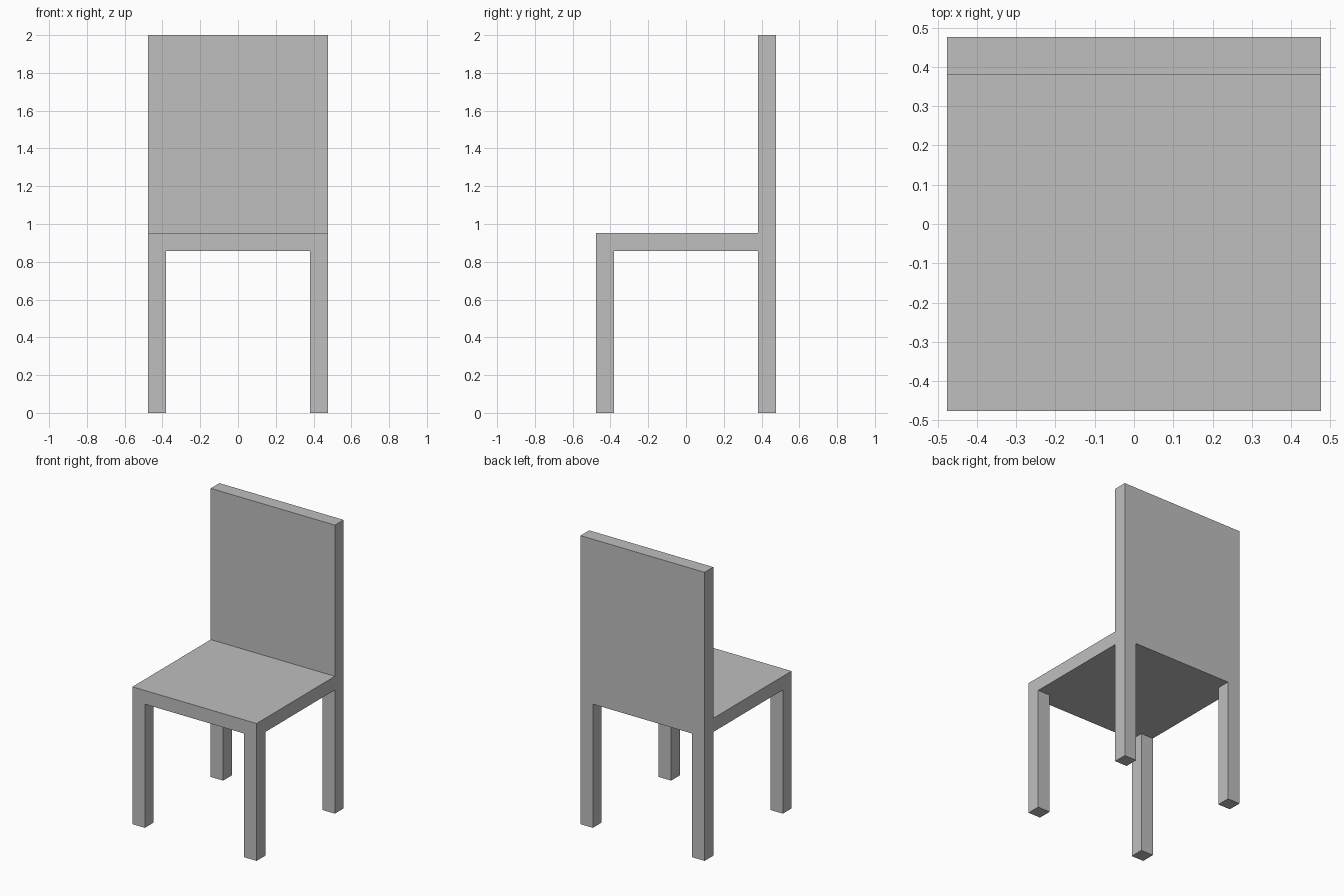
import bpy
import bmesh
from math import radians
from mathutils import Vector

default_cube = bpy.data.objects.get("Cube")
if default_cube:
    bpy.data.objects.remove(default_cube, do_unlink=True)

HALF = 0.476        # half of the seat width and depth
THICK = 0.095       # thickness of seat, legs and backrest
SEAT_TOP = 0.952
HEIGHT = 2.0
INNER = HALF - THICK
SEAT_BOTTOM = SEAT_TOP - THICK


def extrude(bm, faces, dz):
    """Extrude the faces vertically and return the moved faces."""
    geom = bmesh.ops.extrude_face_region(bm, geom=faces)["geom"]
    verts = [g for g in geom if isinstance(g, bmesh.types.BMVert)]
    bmesh.ops.translate(bm, vec=(0, 0, dz), verts=verts)
    bm.normal_update()
    return [g for g in geom if isinstance(g, bmesh.types.BMFace)]


def level_faces(bm, z, rule):
    """Horizontal faces at height z whose centre satisfies the rule."""
    picked = []
    for f in bm.faces:
        c = f.calc_center_median()
        flat = all(abs(v.co.z - z) < 1e-4 for v in f.verts)
        if flat and rule(c):
            picked.append(f)
    return picked


bm = bmesh.new()

# Seat: a slab divided so that its rim matches the leg and backrest thickness
steps = (-HALF, -INNER, INNER, HALF)
grid = [[bm.verts.new((x, y, SEAT_BOTTOM)) for x in steps] for y in steps]
for j in range(3):
    for i in range(3):
        bm.faces.new((grid[j][i], grid[j][i + 1],
                      grid[j + 1][i + 1], grid[j + 1][i]))
extrude(bm, bm.faces[:], THICK)

# Legs: the four corners pulled down to the floor
corners = level_faces(bm, SEAT_BOTTOM,
                      lambda c: abs(c.x) > INNER and abs(c.y) > INNER)
extrude(bm, corners, -SEAT_BOTTOM)

# Backrest: the rear strip pulled up
rear = level_faces(bm, SEAT_TOP, lambda c: c.y > INNER)
extrude(bm, rear, HEIGHT - SEAT_TOP)

# Merge coplanar faces into clean flat panels
bmesh.ops.recalc_face_normals(bm, faces=bm.faces[:])
bmesh.ops.dissolve_limit(bm, angle_limit=radians(1),
                         verts=bm.verts[:], edges=bm.edges[:])

mesh = bpy.data.meshes.new("chair")
bm.to_mesh(mesh)
bm.free()

# Plain grey finish
grey = bpy.data.materials.new("plain grey")
grey.use_nodes = True
colour = (0.52, 0.52, 0.52, 1.0)
grey.diffuse_color = colour
for node in grey.node_tree.nodes:
    if node.type == "BSDF_PRINCIPLED":
        node.inputs["Base Color"].default_value = colour
mesh.materials.append(grey)

chair = bpy.data.objects.new("chair", mesh)
bpy.context.collection.objects.link(chair)
